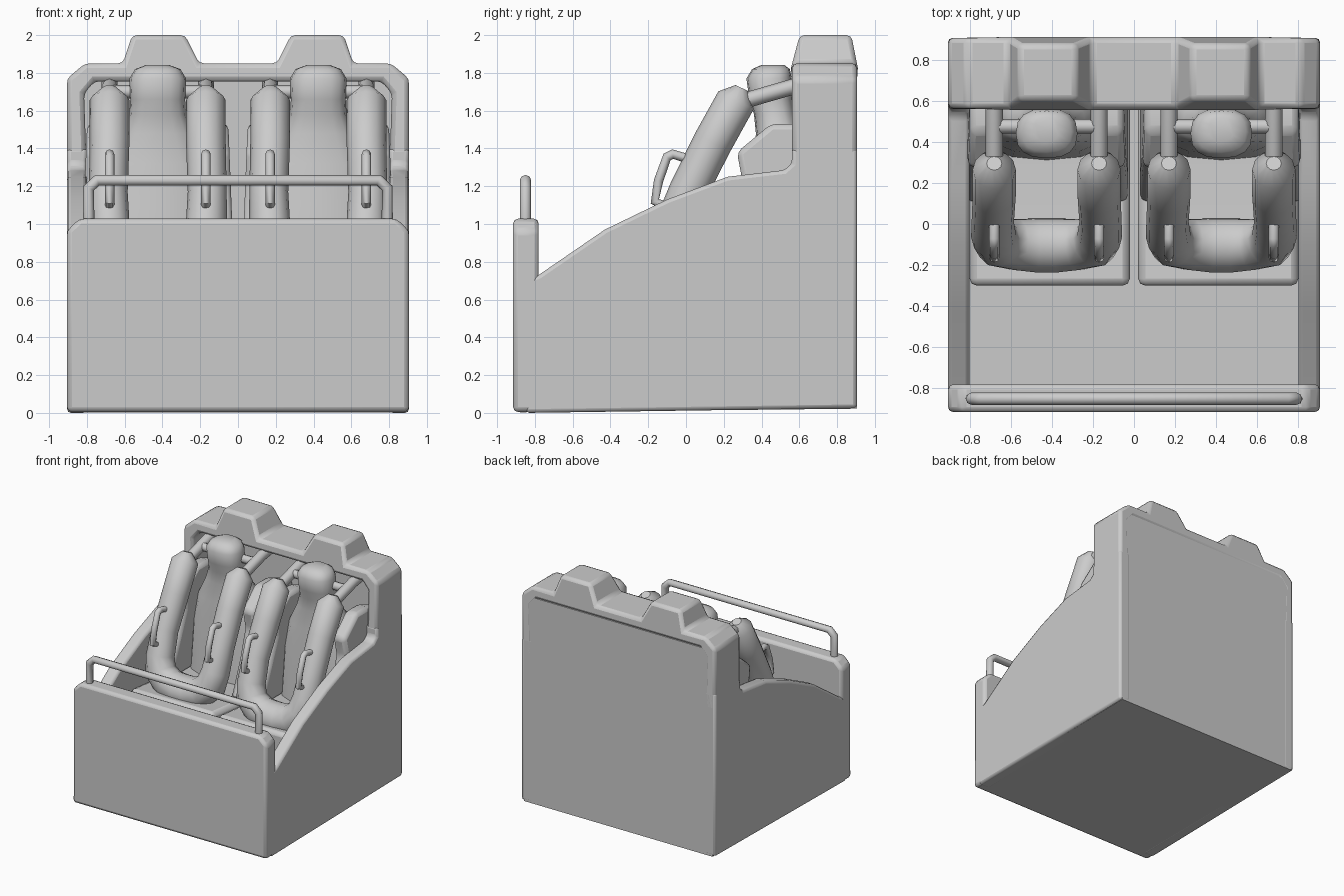
import bpy, bmesh, math
from mathutils import Vector

if "Cube" in bpy.data.objects:
    bpy.data.objects.remove(bpy.data.objects["Cube"])


def finish(name, bm, bevel=0.0, segs=2, angle=35):
    bmesh.ops.recalc_face_normals(bm, faces=bm.faces)
    me = bpy.data.meshes.new(name)
    bm.to_mesh(me)
    bm.free()
    ob = bpy.data.objects.new(name, me)
    bpy.context.collection.objects.link(ob)
    if bevel:
        m = ob.modifiers.new("bevel", 'BEVEL')
        m.width, m.segments, m.limit_method = bevel, segs, 'ANGLE'
    bpy.ops.object.select_all(action='DESELECT')
    bpy.context.view_layer.objects.active = ob
    ob.select_set(True)
    bpy.ops.object.shade_smooth_by_angle(angle=math.radians(angle))
    return ob


def prism(name, pts, axis, a, b, bevel=0.0, adjust=None):
    """Extrude a profile along x (points are y,z) or y (points are x,z)."""
    bm = bmesh.new()
    place = (lambda p, t: (t, p[0], p[1])) if axis == 'x' else (lambda p, t: (p[0], t, p[1]))
    ends = [[bm.verts.new(place(p, t)) for p in pts] for t in (a, b)]
    bm.faces.new(ends[0])
    bm.faces.new(ends[1])
    n = len(pts)
    for i in range(n):
        j = (i + 1) % n
        bm.faces.new((ends[0][i], ends[0][j], ends[1][j], ends[1][i]))
    if adjust:
        for v in bm.verts:
            adjust(v.co)
    return finish(name, bm, bevel)


def loft(name, x, rings, n=16):
    """Stack of horizontal rounded sections: y, z, half width, half depth."""
    bm = bmesh.new()
    loops = []
    for y, z, rx, ry in rings:
        loop = []
        for i in range(n):
            t = 2 * math.pi * i / n
            c, s = math.cos(t), math.sin(t)
            loop.append(bm.verts.new((x + rx * math.copysign(abs(c) ** 0.8, c),
                                      y + ry * math.copysign(abs(s) ** 0.8, s), z)))
        loops.append(loop)
    for p, q in zip(loops, loops[1:]):
        for i in range(n):
            bm.faces.new((p[i], p[(i + 1) % n], q[(i + 1) % n], q[i]))
    bm.faces.new(loops[0])
    bm.faces.new(loops[-1])
    return finish(name, bm, angle=60)


def tube(name, pts, r, radii=None, res=2, angle=50):
    cu = bpy.data.curves.new(name, 'CURVE')
    cu.dimensions = '3D'
    cu.bevel_depth, cu.bevel_resolution, cu.use_fill_caps = r, res, True
    sp = cu.splines.new('POLY')
    sp.points.add(len(pts) - 1)
    for i, p in enumerate(pts):
        sp.points[i].co = (*p, 1)
        sp.points[i].radius = radii[i] if radii else 1
    ob = bpy.data.objects.new(name, cu)
    bpy.context.collection.objects.link(ob)
    bpy.ops.object.select_all(action='DESELECT')
    bpy.context.view_layer.objects.active = ob
    ob.select_set(True)
    bpy.ops.object.convert(target='MESH')
    bpy.ops.object.shade_smooth_by_angle(angle=math.radians(angle))
    return ob


def mirrored(half):
    """Complete an outline or path given its x > 0 half."""
    return half + [(-p[0], *p[1:]) for p in reversed(half)]


# Floor and side panels
prism("floor", [(-0.88, 0.003), (0.88, 0.022), (0.88, 0.3), (-0.88, 0.3)], 'x', -0.88, 0.88)
side = [(-0.85, 0.0), (0.905, 0.025), (0.905, 1.4), (0.56, 1.4), (0.56, 1.32), (0.52, 1.285),
        (0.22, 1.25), (-0.1, 1.13), (-0.43, 0.97), (-0.78, 0.73), (-0.85, 0.7)]
for s, label in ((-1, "left"), (1, "right")):
    prism(label + "_side_panel", side, 'x', s * 0.8, s * 0.905, 0.02)

# Front panel with clipped upper corners
prism("front_panel", mirrored([(0.905, 0.005), (0.905, 0.965), (0.84, 1.028)]),
      'y', -0.915, -0.78, 0.025)

# Rear frame: arch with two raised blocks over the seats
outer = [(0.905, 1.25), (0.905, 1.77), (0.81, 1.85), (0.61, 1.85), (0.56, 2.0), (0.28, 2.0), (0.205, 1.85)]
inner = [(0.80, 1.25), (0.815, 1.69), (0.76, 1.755)]


def taper(co):
    if co.z > 1.9:
        co.y += 0.04 if co.y < 0.7 else -0.03


arch = outer + [(-x, z) for x, z in reversed(outer)] + [(-x, z) for x, z in inner] + inner[::-1]
prism("rear_frame", arch, 'y', 0.562, 0.905, 0.025, taper)
prism("rear_panel", mirrored([(0.88, 0.022), (0.88, 1.76)]), 'y', 0.80, 0.904)

# Front hand rail
tube("front_rail", [(p[0], -0.85, p[1]) for p in
                    mirrored([(0.79, 1.0), (0.79, 1.19), (0.745, 1.232)])], 0.03)

for cx, label in ((-0.425, "left"), (0.425, "right")):
    # Seat cushion and riser
    prism(label + "_seat_base", [(-0.30, 0.28), (0.82, 0.28), (0.82, 0.7), (0.3, 0.7), (-0.30, 0.76)],
          'x', cx - 0.405 if cx > 0 else -0.80, cx + 0.405 if cx < 0 else 0.80, 0.035)
    # Backrest flowing up into the headrest
    loft(label + "_seat_back", cx, [
        (0.56, 0.68, 0.36, 0.25), (0.56, 1.1, 0.34, 0.22), (0.54, 1.32, 0.28, 0.18),
        (0.49, 1.48, 0.19, 0.12), (0.47, 1.58, 0.15, 0.11), (0.45, 1.66, 0.145, 0.115),
        (0.44, 1.77, 0.15, 0.12), (0.45, 1.82, 0.12, 0.10), (0.46, 1.842, 0.06, 0.06)])
    for s, sl in ((-1, "inner"), (1, "outer")):
        x = cx + s * 0.255

        # Side bolster, leaning outward towards the bottom
        def lean(co, s=s, cx=cx):
            co.x += s * 0.04 * (1.5 - max(co.z, 1.0))

        prism(f"{label}_{sl}_bolster", [(0.10, 0.7), (0.22, 1.0), (0.30, 1.22), (0.27, 1.38), (0.45, 1.53),
                                        (0.60, 1.53), (0.81, 1.45), (0.81, 0.7)],
              'x', cx + s * 0.26, cx + s * 0.375, 0.03, lean)
        # Pivot arm and cross stub holding the restraint
        tube(f"{label}_{sl}_pivot_arm", [(x, 0.30, 1.65), (x, 0.56, 1.725), (x, 0.81, 1.76)], 0.042)
        tube(f"{label}_{sl}_pivot_stub", [(x, 0.475, 1.70), (x - s * 0.13, 0.475, 1.70)], 0.035)
        # Grab handle
        tube(f"{label}_{sl}_grab_handle", [(x, -0.07, 1.08), (x, -0.165, 1.12), (x, -0.145, 1.23),
                                           (x, -0.10, 1.355), (x, -0.07, 1.37), (x, 0.06, 1.33)], 0.025)
    # U-shaped over-shoulder restraint
    half = [(0.255, 0.295, 1.72, 0.35), (0.255, 0.265, 1.655, 1.0), (0.255, 0.14, 1.43, 1.0),
            (0.262, 0.01, 1.17, 0.98), (0.258, -0.06, 0.98, 1.05), (0.235, -0.09, 0.87, 1.15),
            (0.15, -0.10, 0.79, 1.22), (0.05, -0.105, 0.765, 1.28)]
    path = mirrored(half)
    tube(label + "_restraint", [(cx + p[0], p[1], p[2]) for p in path], 0.105,
         [p[3] for p in path], 4, 60)
